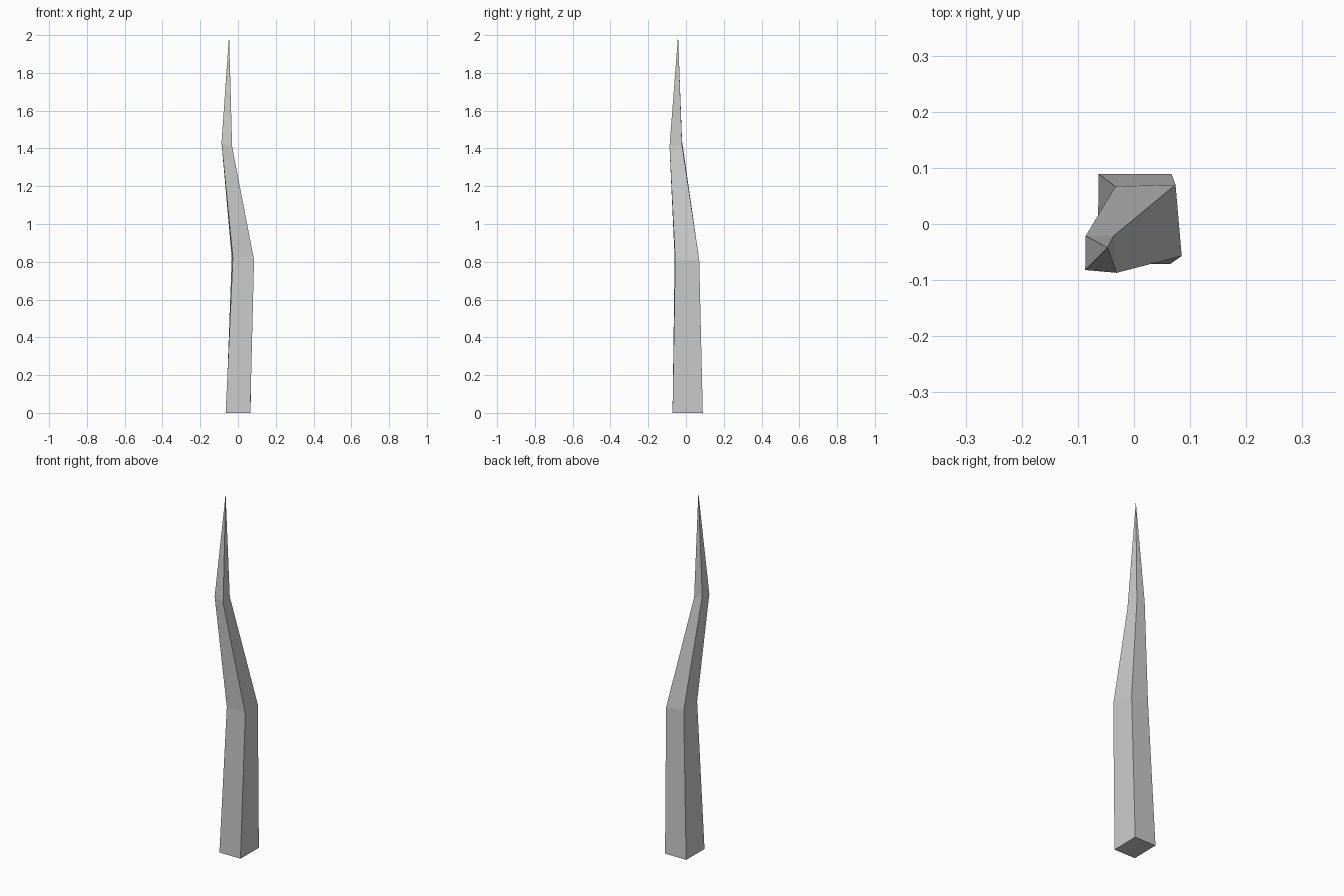
import bpy
import bmesh

cube = bpy.data.objects.get("Cube")
if cube:
    bpy.data.objects.remove(cube, do_unlink=True)

# Plain grey material
grey = bpy.data.materials.new("light grey")
grey.use_nodes = True
colour = (0.6, 0.6, 0.6, 1)
grey.diffuse_color = colour
grey.node_tree.nodes["Principled BSDF"].inputs["Base Color"].default_value = colour

# Four-sided sections: front right, front left, back left, back right corners
sections = [
    [(-0.065, -0.071, 0), (0.065, -0.071, 0), (0.067, 0.089, 0), (-0.063, 0.089, 0)],
    [(-0.027, -0.06, 0.82), (0.085, -0.057, 0.81), (0.074, 0.07, 0.81), (-0.033, 0.067, 0.82)],
    [(-0.087, -0.082, 1.43), (-0.031, -0.087, 1.41), (-0.036, -0.021, 1.42), (-0.086, -0.021, 1.44)],
]
tip_point = (-0.047, -0.042, 2)

# Crooked spike, lofted through the sections to a point
bm = bmesh.new()
rings = [[bm.verts.new(p) for p in ring] for ring in sections]
tip = bm.verts.new(tip_point)
bm.faces.new(list(reversed(rings[0])))
for i in range(4):
    j = (i + 1) % 4
    for low, high in zip(rings, rings[1:]):
        bm.faces.new((low[i], low[j], high[j], high[i]))
    bm.faces.new((rings[-1][i], rings[-1][j], tip))
bmesh.ops.recalc_face_normals(bm, faces=bm.faces)

mesh = bpy.data.meshes.new("crooked_spike")
bm.to_mesh(mesh)
bm.free()
mesh.materials.append(grey)
spike = bpy.data.objects.new("crooked_spike", mesh)
bpy.context.collection.objects.link(spike)
